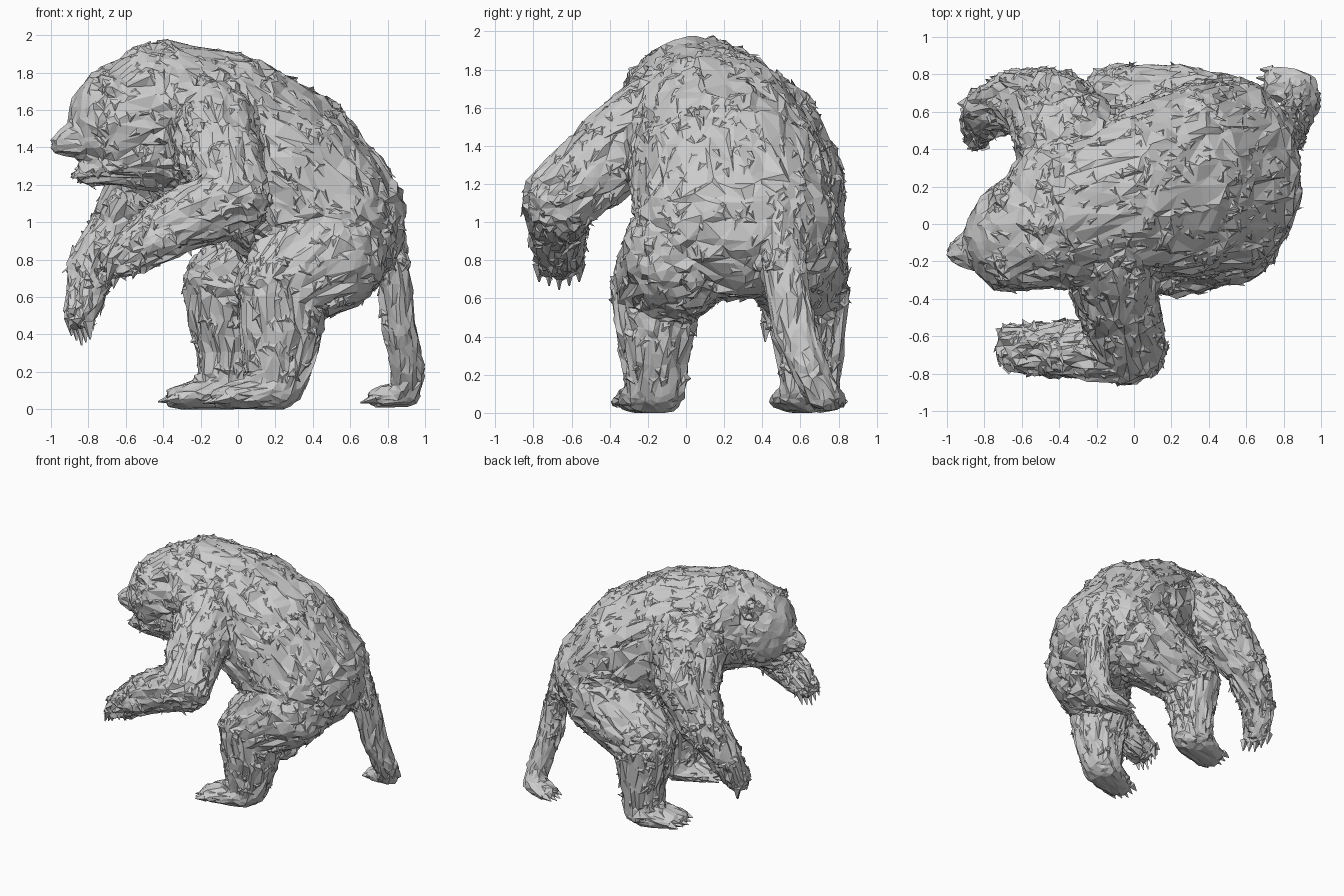
import bpy, bmesh, random
from mathutils import Vector, Matrix

if "Cube" in bpy.data.objects:
    bpy.data.objects.remove(bpy.data.objects["Cube"])

random.seed(7)
skin = bmesh.new()


def full(k):
    # key is x, y, z, r  or  x, y, z, rx, ry, rz
    return list(k) if len(k) == 6 else list(k[:3]) + [k[3]] * 3


def chain(*keys, steps=9):
    """Run of blended ellipsoids through the given keys."""
    keys = [full(k) for k in keys]
    rows = [keys[0]]
    for a, b in zip(keys, keys[1:]):
        for i in range(1, steps + 1):
            t = i / steps
            rows.append([p + (q - p) * t for p, q in zip(a, b)])
    for r in rows:
        m = Matrix.Translation(r[:3]) @ Matrix.Diagonal((*r[3:], 1))
        bmesh.ops.create_icosphere(skin, subdivisions=3, radius=1, matrix=m)


def add_object(name, bm):
    me = bpy.data.meshes.new(name)
    bm.to_mesh(me)
    bm.free()
    ob = bpy.data.objects.new(name, me)
    bpy.context.collection.objects.link(ob)
    return ob


# torso: hunched back from shoulders to rump
chain((-.38, .07, 1.57, .33, .41, .395), (0, .17, 1.42, .35, .46, .47),
      (.3, .23, 1.2, .38, .51, .52), (.5, .26, 1.01, .395, .52, .41))

# head: neck, skull, muzzle, open lower jaw, ears
chain((-.46, 0, 1.59, .3, .34, .35), (-.66, -.07, 1.53, .24, .28, .3))
chain((-.74, -.12, 1.46, .15, .16, .14), (-.94, -.15, 1.42, .055, .07, .055))
chain((-.45, -.06, 1.37, .22, .25, .19), (-.68, -.11, 1.3, .14, .17, .1),
      (-.82, -.13, 1.25, .055, .09, .05))
for p in ((-.72, .13, 1.76), (-.68, -.27, 1.72)):
    chain((*p, .05, .06, .06))

# near arm, bent forward at the elbow
chain((-.15, -.1, 1.55, .26), (-.1, -.36, 1.38, .22), (-.02, -.66, 1.12, .185),
      (-.3, -.67, 1.01, .16), (-.54, -.67, .86, .125, .13, .12),
      (-.65, -.66, .79, .08, .12, .08))

# far arm, hanging forward
chain((-.33, .42, 1.46, .29), (-.43, .59, 1.23, .23), (-.61, .66, .98, .165),
      (-.79, .6, .72, .12, .13, .13), (-.84, .52, .52, .08, .12, .09))

# near hind leg and foot
chain((.47, -.02, .84, .33, .31, .32), (.22, -.15, .65, .23), (.24, -.16, .45, .215, .2, .2),
      (.22, -.16, .3, .19, .17, .2), (.2, -.16, .14, .15, .16, .14))
chain((.18, -.17, .1, .15, .16, .1), (-.04, -.25, .065, .1, .13, .06))

# far hind leg and foot
chain((.34, .53, .88, .34, .3, .32), (-.06, .62, .66, .23), (-.05, .65, .34, .17),
      (-.06, .65, .14, .15, .15, .14))
chain((-.08, .65, .1, .15, .16, .1), (-.3, .58, .06, .09, .14, .055))

# limb-like tail and its foot
chain((.72, .47, .98, .15), (.83, .51, .75, .085, .11, .1), (.865, .57, .45, .08, .11, .09),
      (.91, .66, .2, .085, .09, .08), (.9, .72, .09, .075, .09, .07),
      (.75, .75, .06, .06, .09, .045))

# fuse all volumes into one skin, then reduce to coarse facets
raw = add_object("rough_skin", skin)
rm = raw.modifiers.new("fuse", 'REMESH')
rm.mode = 'VOXEL'
rm.voxel_size = .022
relax = raw.modifiers.new("relax", 'SMOOTH')
relax.factor = .5
relax.iterations = 5
dec = raw.modifiers.new("facet", 'DECIMATE')
dec.ratio = .14
deps = bpy.context.evaluated_depsgraph_get()
mesh = bpy.data.meshes.new_from_object(raw.evaluated_get(deps))
bpy.data.objects.remove(raw)
fur = bmesh.new()
fur.from_mesh(mesh)
bmesh.ops.triangulate(fur, faces=fur.faces[:])
fur.normal_update()


def smooth_zone(p):
    # face, feet and tail carry short fur
    return p.x < -.76 and p.z > 1.35 or p.z < .15 or p.x > .8 and p.z < .7


# ragged fur relief
moves = []
for v in fur.verts:
    amp = .009 if smooth_zone(v.co) else .016
    rnd = Vector([random.uniform(-1, 1) for _ in range(3)])
    moves.append((v, v.normal * (random.uniform(-1, 1) * amp + .006) + rnd * amp * .6))
for v, d in moves:
    v.co += d
    v.co.z = max(v.co.z, 0)
fur.normal_update()

# tufts: pointed flakes lying along the coat
tufts = bmesh.new()
for f in fur.faces:
    c = f.calc_center_median()
    if smooth_zone(c) or random.random() > min(.35, f.calc_area() * 130):
        continue
    n = f.normal
    flow = Vector((.5, 0, -1)) + Vector([random.uniform(-1, 1) for _ in range(3)])
    flow -= n * flow.dot(n)
    if flow.length < .2:
        continue
    flow.normalize()
    side = n.cross(flow) * random.uniform(.02, .04)
    tip = c + flow * random.uniform(.035, .065)
    base = c - flow * .03 - n * .006
    ring = [tufts.verts.new(p) for p in (base + side, base - side, tip)]
    ridge = tufts.verts.new(c + n * .01)
    for i in range(3):
        tufts.faces.new((ring[i], ring[(i + 1) % 3], ridge))
bmesh.ops.recalc_face_normals(fur, faces=fur.faces[:])
add_object("furry_body", fur)
add_object("fur_tufts", tufts)


def claws(name, first, last, direction, length, radius, count=5):
    """Row of four-sided claws between two points."""
    bm = bmesh.new()
    d = Vector(direction).normalized()
    rot = d.to_track_quat('Z', 'Y').to_matrix().to_4x4()
    for i in range(count):
        t = i / (count - 1)
        p = Vector(first).lerp(Vector(last), t)
        size = length * (1 - .3 * abs(2 * t - 1))
        m = Matrix.Translation(p + d * size / 2) @ rot
        bmesh.ops.create_cone(bm, cap_ends=True, segments=4, radius1=radius,
                              radius2=.004, depth=size, matrix=m)
    for v in bm.verts:
        v.co.z = max(v.co.z, 0)
    add_object(name, bm)


# claws on every paw
claws("near_arm_claws", (-.67, -.77, .78), (-.66, -.56, .78), (-.3, 0, -1), .14, .035)
claws("far_arm_claws", (-.9, .6, .49), (-.8, .42, .47), (.1, -.05, -1), .14, .035)
claws("near_foot_claws", (-.05, -.36, .06), (-.1, -.16, .06), (-1, -.3, -.25), .12, .035)
claws("far_foot_claws", (-.32, .47, .06), (-.34, .7, .06), (-1, -.1, -.2), .1, .035)
claws("tail_foot_claws", (.74, .68, .06), (.74, .82, .06), (-1, .1, -.3), .1, .03, 4)

# nose tip
nose = bmesh.new()
bmesh.ops.create_icosphere(nose, subdivisions=1, radius=1,
                           matrix=Matrix.Translation((-.965, -.15, 1.43))
                           @ Matrix.Diagonal((.035, .055, .035, 1)))
add_object("nose", nose)
